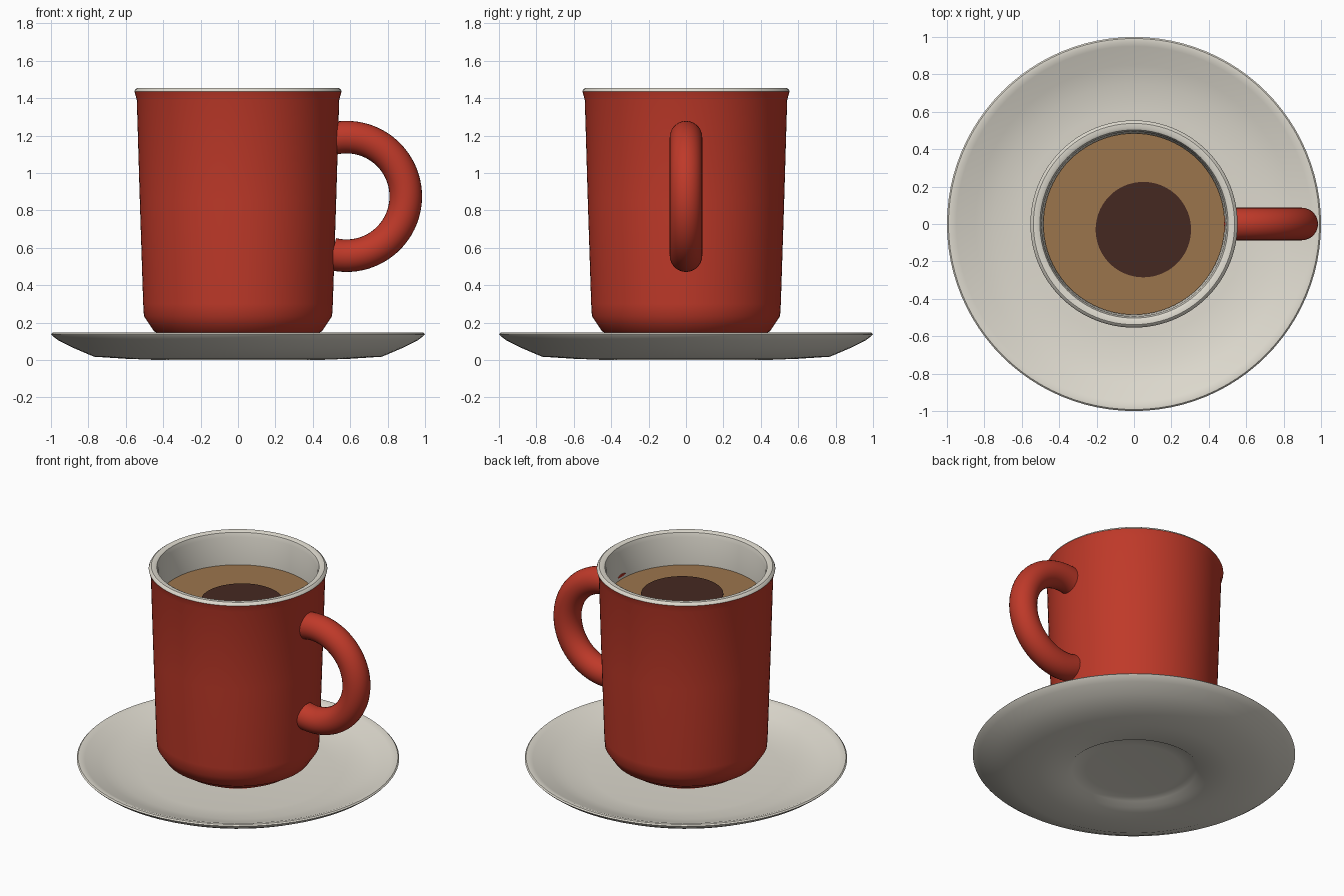
import bpy, bmesh, math
from mathutils import Vector

if "Cube" in bpy.data.objects:
    bpy.data.objects.remove(bpy.data.objects["Cube"])


def material(name, rgb):
    m = bpy.data.materials.new(name)
    m.diffuse_color = (*rgb, 1)
    m.use_nodes = True
    m.node_tree.nodes["Principled BSDF"].inputs["Base Color"].default_value = m.diffuse_color
    return m


RED = material("red_glaze", (0.52, 0.041, 0.022))
CREAM = material("cream_china", (0.73, 0.70, 0.62))
COFFEE = material("coffee_brown", (0.33, 0.178, 0.073))
DARK = material("dark_coffee", (0.06, 0.022, 0.015))


def finish(bm, name, mats, angle=40):
    mesh = bpy.data.meshes.new(name)
    bm.to_mesh(mesh)
    bm.free()
    ob = bpy.data.objects.new(name, mesh)
    bpy.context.collection.objects.link(ob)
    for m in mats:
        mesh.materials.append(m)
    bpy.ops.object.select_all(action='DESELECT')
    ob.select_set(True)
    bpy.context.view_layer.objects.active = ob
    bpy.ops.object.shade_smooth_by_angle(angle=math.radians(angle))
    return ob


def bridge(bm, a, b, mat=0):
    """Join two rings; a one-vertex ring makes a fan."""
    n = max(len(a), len(b))
    for i in range(n):
        j = (i + 1) % n
        if len(a) == 1:
            vs = (a[0], b[j], b[i])
        elif len(b) == 1:
            vs = (a[i], a[j], b[0])
        else:
            vs = (a[i], a[j], b[j], b[i])
        bm.faces.new(vs).material_index = mat


def lathe(name, profile, mats, switch=None, center=(0, 0), segs=96, angle=40):
    """Spin (radius, z) points; bands from index switch on use the second material."""
    bm = bmesh.new()
    rings = []
    for r, z in profile:
        n = 1 if r == 0 else segs
        rings.append([bm.verts.new((center[0] + r * math.cos(math.tau * i / segs),
                                    center[1] + r * math.sin(math.tau * i / segs), z))
                      for i in range(n)])
    for k in range(len(rings) - 1):
        bridge(bm, rings[k], rings[k + 1], int(switch is not None and k >= switch))
    return finish(bm, name, mats, angle)


# Saucer: shallow dish with a recessed foot and a rounded lip
lathe("saucer", [(0, 0.03), (0.3, 0.03), (0.385, 0.025), (0.42, 0), (0.6, 0.007),
                 (0.77, 0.018), (0.88, 0.065), (0.96, 0.105), (0.99, 0.127), (1.0, 0.138),
                 (0.992, 0.146), (0.975, 0.147), (0.95, 0.138), (0.85, 0.1),
                 (0.75, 0.07), (0.6, 0.055), (0, 0.055)], [CREAM])

# Mug: red outside, cream rim and inside
outer = [(0, 0.055), (0.27, 0.055), (0.37, 0.105), (0.42, 0.14), (0.45, 0.155),
         (0.503, 0.235), (0.507, 0.3), (0.525, 0.85), (0.541, 1.39), (0.554, 1.437)]
inner = [(0.549, 1.447), (0.538, 1.455), (0.515, 1.455), (0.503, 1.449), (0.494, 1.42),
         (0.487, 1.24), (0.455, 0.3), (0.4, 0.24), (0, 0.23)]
lathe("mug", outer + inner, [RED, CREAM], switch=len(outer) - 1, angle=35)

# Coffee surface with a darker round patch
lathe("coffee", [(0, 1.225), (0.485, 1.225), (0.485, 1.235), (0, 1.235)], [COFFEE])
lathe("coffee_dark_patch", [(0, 1.234), (0.255, 1.234), (0.255, 1.24), (0, 1.24)],
      [DARK], center=(0.05, -0.03))

# Handle: arc of a torus whose ends run into the mug wall
bm = bmesh.new()
R, r, steps, sides, reach = 0.317, 0.087, 48, 28, math.radians(104)
rings = []
for k in range(steps + 1):
    t = -reach + 2 * reach * k / steps
    out = Vector((math.cos(t), 0, math.sin(t)))
    mid = Vector((0.58, 0, 0.875)) + R * out
    rings.append([bm.verts.new(mid + r * (math.cos(a) * out + math.sin(a) * Vector((0, 1, 0))))
                  for a in (math.tau * i / sides for i in range(sides))])
for k in range(steps):
    bridge(bm, rings[k], rings[k + 1])
bm.faces.new(rings[0])
bm.faces.new(rings[-1])
bmesh.ops.recalc_face_normals(bm, faces=bm.faces)
finish(bm, "handle", [RED])
